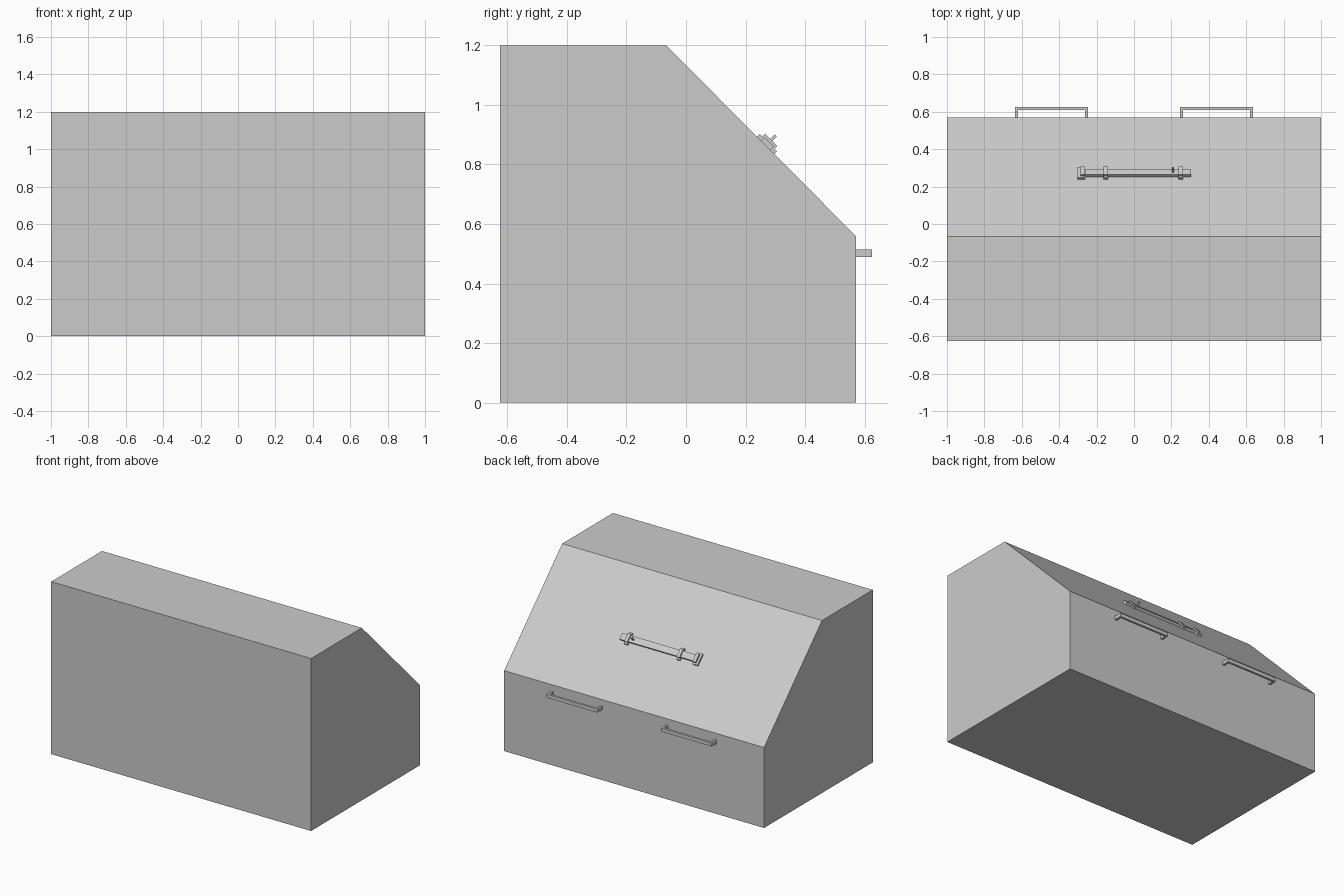
import bpy, bmesh
from mathutils import Matrix, Vector

if "Cube" in bpy.data.objects:
    bpy.data.objects.remove(bpy.data.objects["Cube"])


def finish(name, bm):
    bmesh.ops.recalc_face_normals(bm, faces=bm.faces)
    me = bpy.data.meshes.new(name)
    bm.to_mesh(me)
    bm.free()
    ob = bpy.data.objects.new(name, me)
    bpy.context.collection.objects.link(ob)
    return ob


def prism(name, profile, axis_point, extrude, frame=Matrix.Identity(4)):
    """Extrude a closed profile; axis_point turns a 2D point into 3D."""
    bm = bmesh.new()
    face = bm.faces.new([bm.verts.new(axis_point(*p)) for p in profile])
    res = bmesh.ops.extrude_face_region(bm, geom=[face])
    verts = [v for v in res["geom"] if isinstance(v, bmesh.types.BMVert)]
    bmesh.ops.translate(bm, verts=verts, vec=extrude)
    bm.transform(frame)
    return finish(name, bm)


# sloped-front chest body
body = [(-0.625, 0), (0.57, 0), (0.57, 0.56), (-0.067, 1.2), (-0.625, 1.2)]
prism("chest_body", body, lambda y, z: (-1, y, z), (2, 0, 0))

# two U-shaped pull handles
t = 0.016
for side, cx in (("left", -0.44), ("right", 0.44)):
    h, y0, y1 = 0.195, 0.57, 0.625
    u = [(-h, y0), (-h, y1), (h, y1), (h, y0),
         (h - t, y0), (h - t, y1 - t), (-h + t, y1 - t), (-h + t, y0)]
    prism("pull_handle_" + side, u, lambda x, y: (cx + x, y, 0.49), (0, 0, 0.025))

# slope frame: local x = across, y = down the slope, z = outwards
s = 0.5 ** 0.5
slope = Matrix(((-1, 0, 0, 0), (0, s, s, 0.267), (0, -s, s, 0.863), (0, 0, 0, 1)))


def slope_box(name, x0, x1, v0, v1, n0, n1):
    pts = [(v0, n0), (v1, n0), (v1, n1), (v0, n1)]
    return prism(name, pts, lambda v, n: (-x0, v, n), (x0 - x1, 0, 0), slope)


# latch bolt with its upright tab
slope_box("latch_bolt", -0.26, 0.305, -0.022, 0.022, 0.0, 0.018)
slope_box("bolt_tab", 0.203, 0.213, -0.005, 0.005, 0.016, 0.049)

# stepped brackets holding the bolt
step = [(-0.041, 0), (0.041, 0), (0.041, 0.014), (0.029, 0.014), (0.029, 0.027),
        (-0.029, 0.027), (-0.029, 0.014), (-0.041, 0.014)]
for i, x in enumerate((-0.275, -0.152, 0.25)):
    prism("bolt_bracket_%d" % (i + 1), step,
          lambda v, n: (-x + 0.012, v, n), (-0.024, 0, 0), slope)
slope_box("bolt_end_plate", -0.302, -0.28, -0.041, 0.041, 0.0, 0.014)
